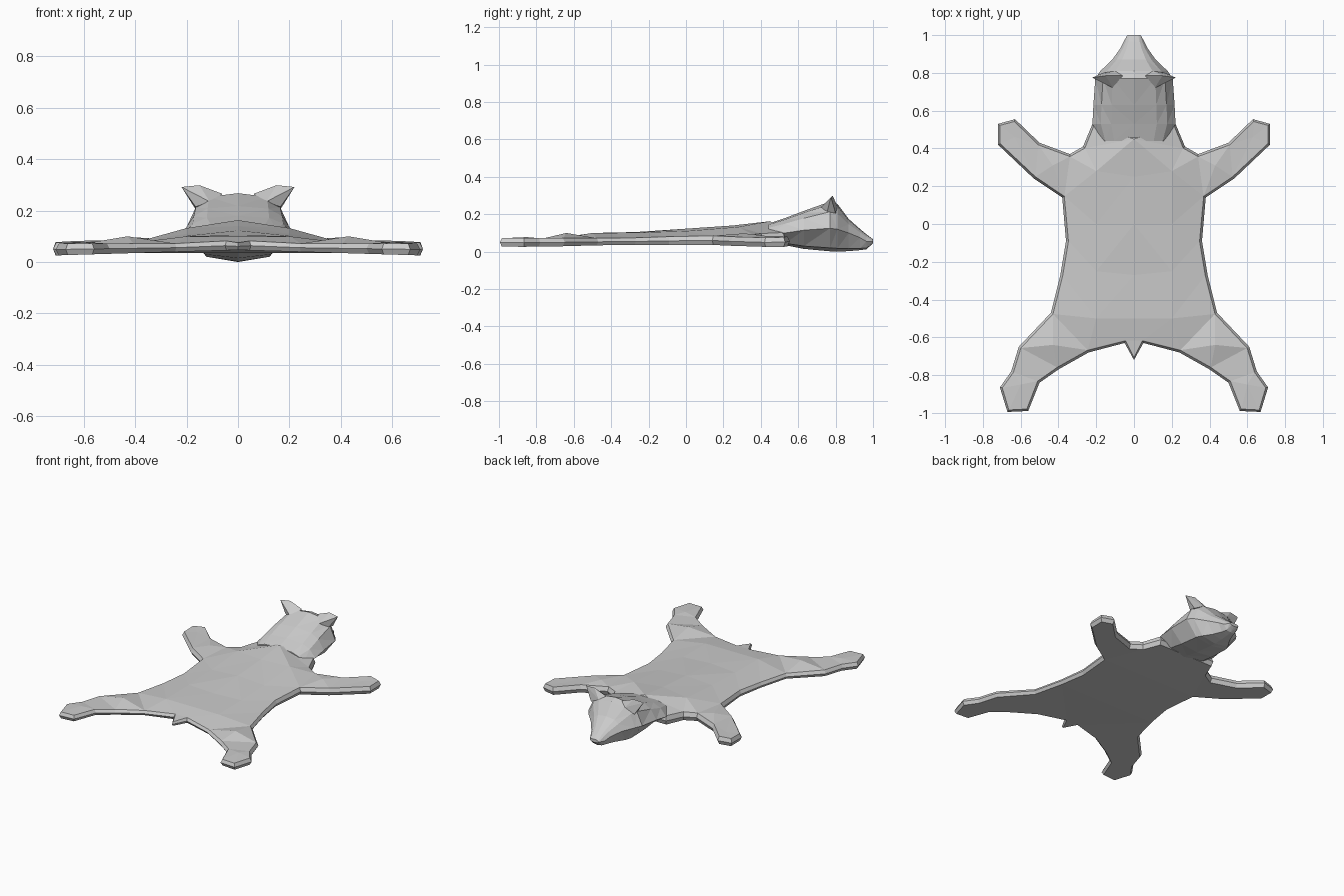
import bpy, bmesh
from mathutils import Vector
from mathutils.geometry import delaunay_2d_cdt

if "Cube" in bpy.data.objects:
    bpy.data.objects.remove(bpy.data.objects["Cube"])


def add_object(name, bm):
    bmesh.ops.recalc_face_normals(bm, faces=bm.faces)
    mesh = bpy.data.meshes.new(name)
    bm.to_mesh(mesh)
    bm.free()
    ob = bpy.data.objects.new(name, mesh)
    bpy.context.collection.objects.link(ob)
    return ob


# Hide: right-hand outline from tail tip round to neck, then mirrored
half = [(0, -.72), (.05, -.63), (.24, -.68), (.40, -.77), (.50, -.84), (.56, -.99),
        (.67, -.995), (.71, -.865), (.65, -.78), (.61, -.65), (.44, -.47), (.39, -.27),
        (.36, -.09), (.38, .14), (.53, .24), (.72, .42), (.72, .53), (.63, .555),
        (.50, .43), (.34, .37), (.27, .41), (.22, .53)]
outline = [Vector(p) for p in half + [(-x, y) for x, y in reversed(half[1:])]]
n = len(outline)

# Raised points on the back and along the legs (x, y, z)
spine = [(0, -.50, .10), (0, -.27, .105), (0, 0, .123), (0, .25, .14), (0, .45, .163)]
flank = [(.2, -.5, .10), (.2, -.25, .102), (.2, 0, .11), (.2, .28, .132), (.43, -.64, .10),
         (.60, -.85, .078), (.43, .31, .098), (.63, .46, .078)]
raised = spine + flank + [(-x, y, z) for x, y, z in flank]


def inset(i, d):
    a = (outline[i] - outline[i - 1]).normalized()
    b = (outline[(i + 1) % n] - outline[i]).normalized()
    m = Vector((-a.y - b.y, a.x + b.x)).normalized()
    return outline[i] + m * d


def rim_top(p):
    return max(.072, .1 - .05 * abs(p.x) + .025 * p.y) if p.y > -.7 or abs(p.x) > .1 else .075


def under(p):
    return .047 - .03 * abs(p.x)


bm = bmesh.new()
rim = [bm.verts.new((p.x, p.y, (rim_top(p) + under(p)) / 2)) for p in outline]
for is_top in (True, False):
    ring = [inset(i, .013) for i in range(n)]
    extra = raised if is_top else []
    pts = ring + [Vector(p[:2]) for p in extra]
    out, _, faces, *_ = delaunay_2d_cdt(pts, [], [list(range(n))], 1, 1e-5)
    heights = [rim_top(p) if is_top else under(p) for p in ring] + [p[2] for p in extra]
    vs = [bm.verts.new((p.x, p.y, z)) for p, z in zip(pts, heights)]
    lookup = [min(range(len(pts)), key=lambda k: (pts[k] - q).length) for q in out]
    for f in faces:
        bm.faces.new([vs[lookup[k]] for k in f])
    for i in range(n):
        j = (i + 1) % n
        bm.faces.new((rim[i], rim[j], vs[j], vs[i]))
add_object("hide", bm)

# Head: faceted sections along y (y, half width, bottom, side, top)
sections = [(.44, .19, .05, .09, .150), (.53, .22, .035, .10, .180), (.63, .215, .015, .115, .218),
            (.77, .205, .002, .125, .268), (.81, .178, 0, .12, .255), (.87, .115, .003, .10, .175),
            (.93, .072, .008, .075, .122), (.965, .055, .013, .055, .093), (1.0, .035, .045, .055, .066)]
bm = bmesh.new()
rings = []
for y, w, lo, mid, hi in sections:
    right = [(w * .55, hi - .1 * (hi - mid)), (w * .8, mid + .62 * (hi - mid)),
             (w, mid), (w * .6, lo + .15 * (mid - lo))]
    loop = [(0, hi)] + right + [(0, lo)] + [(-x, z) for x, z in reversed(right)]
    rings.append([bm.verts.new((x, y, z)) for x, z in loop])
for a, b in zip(rings, rings[1:]):
    for i in range(len(a)):
        j = (i + 1) % len(a)
        bm.faces.new((a[i], a[j], b[j], b[i]))
bm.faces.new(rings[0])
bm.faces.new(rings[-1])
bmesh.ops.triangulate(bm, faces=bm.faces)
add_object("head", bm)

# Ears: pointed wedges at both ends of the crest
for side, name in ((1, "right_ear"), (-1, "left_ear")):
    bm = bmesh.new()
    for x, y, z in [(.06, .785, .265), (.15, .785, .299), (.22, .775, .292), (.165, .755, .215),
                    (.11, .72, .235), (.165, .80, .205), (.10, .81, .24)]:
        bm.verts.new((side * x, y, z))
    bmesh.ops.convex_hull(bm, input=bm.verts)
    add_object(name, bm)
